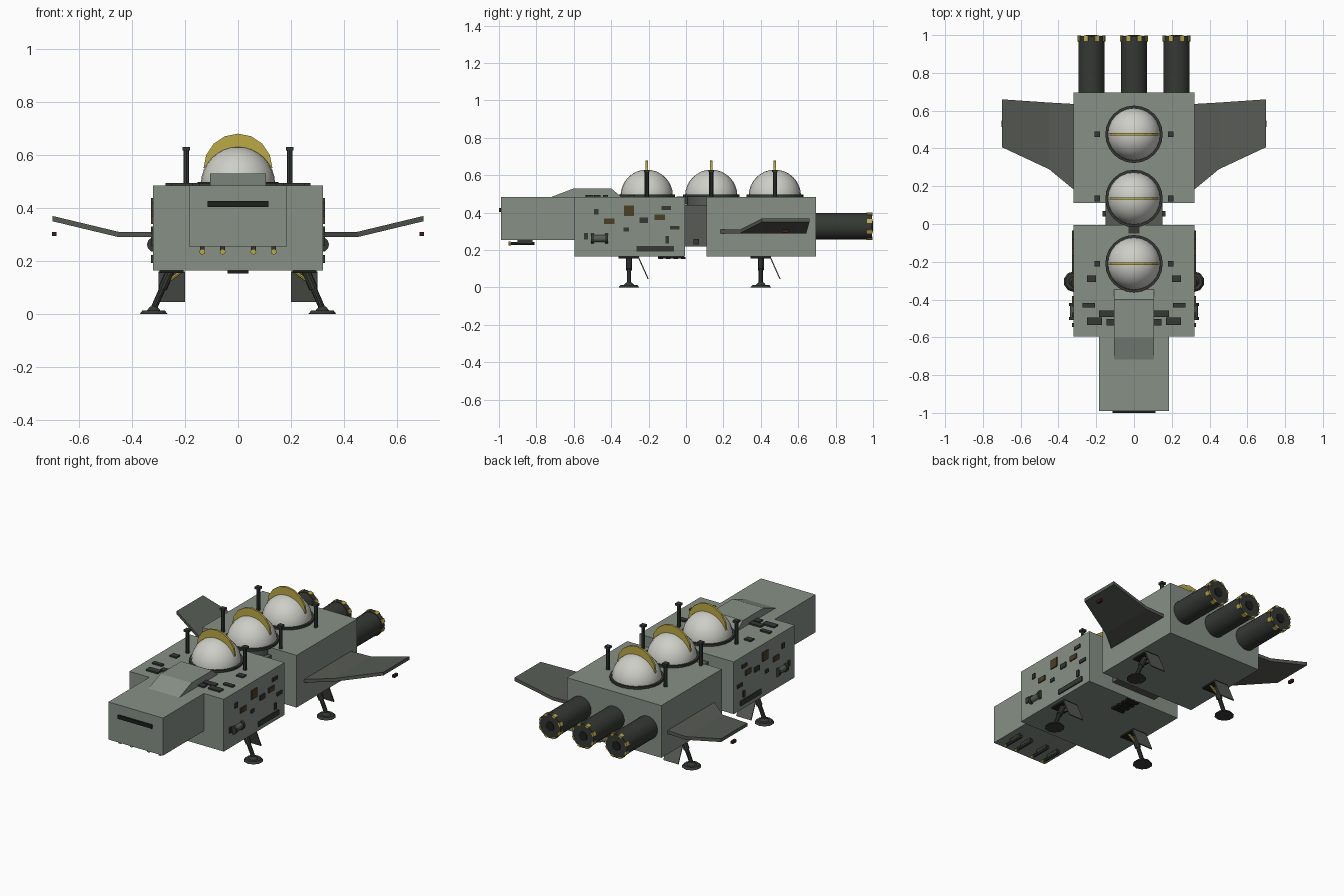
import bpy, bmesh, math
from mathutils import Vector, Matrix

if "Cube" in bpy.data.objects:
    bpy.data.objects.remove(bpy.data.objects["Cube"])


def material(name, rgb):
    m = bpy.data.materials.new(name)
    m.diffuse_color = (*rgb, 1)
    m.use_nodes = True
    m.node_tree.nodes["Principled BSDF"].inputs["Base Color"].default_value = m.diffuse_color
    return m


HULL = material("hull_green", (0.24, 0.28, 0.24))
WING = material("wing_green", (0.095, 0.105, 0.09))
DARK = material("dark_metal", (0.035, 0.04, 0.035))
BLACK = material("black", (0.012, 0.014, 0.012))
GLASS = material("dome_grey", (0.62, 0.62, 0.58))
GOLD = material("gold", (0.5, 0.4, 0.06))
BROWN = material("brown", (0.07, 0.05, 0.02))
RED = material("dark_red", (0.05, 0.012, 0.012))


def finish(name, bm, mat, smooth=False):
    bmesh.ops.recalc_face_normals(bm, faces=bm.faces)
    me = bpy.data.meshes.new(name)
    bm.to_mesh(me)
    bm.free()
    ob = bpy.data.objects.new(name, me)
    bpy.context.collection.objects.link(ob)
    me.materials.append(mat)
    if smooth:
        bpy.ops.object.select_all(action='DESELECT')
        ob.select_set(True)
        bpy.context.view_layer.objects.active = ob
        bpy.ops.object.shade_smooth_by_angle(angle=math.radians(35))
    return ob


def box(name, c, s, mat, rot=None):
    bm = bmesh.new()
    m = Matrix.Translation(c) @ (rot or Matrix()) @ Matrix.Diagonal((*s, 1))
    bmesh.ops.create_cube(bm, size=1, matrix=m)
    return finish(name, bm, mat)


def rod(name, a, b, r, mat, r2=None, seg=16):
    a, b = Vector(a), Vector(b)
    d = b - a
    bm = bmesh.new()
    m = Matrix.Translation((a + b) / 2) @ d.to_track_quat('Z', 'Y').to_matrix().to_4x4()
    bmesh.ops.create_cone(bm, cap_ends=True, segments=seg, radius1=r,
                          radius2=r if r2 is None else r2, depth=d.length, matrix=m)
    return finish(name, bm, mat, True)


def prism(name, pts, offset, mat):
    bm = bmesh.new()
    f = bm.faces.new([bm.verts.new(p) for p in pts])
    g = bmesh.ops.extrude_face_region(bm, geom=[f])
    vs = [e for e in g['geom'] if isinstance(e, bmesh.types.BMVert)]
    bmesh.ops.translate(bm, verts=vs, vec=offset)
    return finish(name, bm, mat)


# Hull blocks
box("front_hull", (0, -0.30, 0.325), (0.64, 0.59, 0.32), HULL)
box("rear_hull", (0, 0.403, 0.325), (0.64, 0.585, 0.32), HULL)
box("nose", (0, -0.79, 0.37), (0.37, 0.40, 0.23), HULL)
box("connector", (0, 0.05, 0.33), (0.30, 0.16, 0.22), WING)
box("connector_bridge", (0, -0.02, 0.465), (0.06, 0.06, 0.045), DARK)
rod("connector_collar", (0, 0.135, 0.42), (0, 0.135, 0.49), 0.13, WING, seg=24)
prism("nose_hump", [(-0.105, -0.72, 0.484), (-0.105, -0.60, 0.53), (-0.105, -0.40, 0.53),
                    (-0.105, -0.345, 0.484)], (0.21, 0, 0), HULL)
box("nose_slot", (0, -0.992, 0.415), (0.23, 0.016, 0.022), BLACK)
box("belly_hatch", (0, -0.08, 0.162), (0.05, 0.14, 0.014), BLACK)
for i in range(4):
    box("belly_vent", (0, -0.135 + i * 0.04, 0.158), (0.08, 0.022, 0.012), BLACK)

# Guns beneath the nose
for x in (-0.135, -0.058, 0.058, 0.135):
    rod("gun_barrel", (x, -0.94, 0.235), (x, -0.81, 0.235), 0.009, DARK, seg=8)
    rod("gun_tip", (x, -0.95, 0.235), (x, -0.935, 0.235), 0.011, GOLD, seg=8)
    box("gun_mount", (x, -0.86, 0.247), (0.018, 0.08, 0.02), DARK)

# Domes with rings, crests and posts
for y in (-0.21, 0.135, 0.475):
    bm = bmesh.new()
    bmesh.ops.create_uvsphere(bm, u_segments=24, v_segments=16, radius=0.14,
                              matrix=Matrix.Translation((0, y, 0.49)))
    bmesh.ops.bisect_plane(bm, geom=bm.verts[:] + bm.edges[:] + bm.faces[:],
                           plane_co=(0, 0, 0.486), plane_no=(0, 0, -1), clear_outer=True)
    finish("dome", bm, GLASS, True)
    rod("dome_ring", (0, y, 0.483), (0, y, 0.498), 0.152, DARK, seg=24)
    arc = [(0.13 * math.cos(math.radians(a)), y - 0.006, 0.55 + 0.13 * math.sin(math.radians(a)))
           for a in [i * 22.5 for i in range(9)]]
    arc += [(0.136 * math.cos(math.radians(a)), y - 0.006, 0.49 + 0.136 * math.sin(math.radians(a)))
            for a in range(154, 20, -16)]
    prism("dome_crest", arc, (0, 0.012, 0), GOLD)
    for s in (-1, 1):
        rod("post", (s * 0.195, y, 0.48), (s * 0.195, y, 0.62), 0.011, DARK, seg=8)
        box("post_cap", (s * 0.195, y, 0.623), (0.03, 0.03, 0.013), DARK)

# Engines
for x in (-0.225, 0, 0.225):
    rod("engine", (x, 0.68, 0.327), (x, 0.97, 0.327), 0.07, DARK, seg=20)
    rod("engine_lip", (x, 0.965, 0.327), (x, 0.995, 0.327), 0.073, DARK, seg=20)
    rod("engine_core", (x, 0.98, 0.327), (x, 1.0, 0.327), 0.028, BLACK, seg=16)
    for i in range(8):
        a = math.radians(i * 45 + 22.5)
        box("engine_stud", (x + 0.07 * math.cos(a), 0.983, 0.327 + 0.07 * math.sin(a)),
            (0.011, 0.03, 0.022), GOLD, Matrix.Rotation(-a, 4, 'Y'))

# Deck panels: x, y, width, depth
DECK = [(0.225, -0.29, 0.045, 0.035), (0.24, -0.43, 0.065, 0.025),
        (0.21, -0.515, 0.08, 0.04), (0.145, -0.475, 0.08, 0.035), (0.125, -0.52, 0.04, 0.035)]
# Side panels: y, z, length, height, material
SIDE = [(-0.535, 0.275, 0.02, 0.035, DARK), (-0.48, 0.405, 0.025, 0.03, DARK),
        (-0.41, 0.355, 0.055, 0.03, BROWN), (-0.305, 0.41, 0.055, 0.055, BROWN),
        (-0.225, 0.36, 0.045, 0.03, DARK), (-0.14, 0.375, 0.055, 0.03, BROWN),
        (-0.105, 0.425, 0.05, 0.02, DARK), (-0.06, 0.32, 0.05, 0.02, DARK),
        (-0.165, 0.207, 0.20, 0.03, DARK), (-0.32, 0.31, 0.03, 0.02, DARK),
        (-0.10, 0.255, 0.018, 0.04, DARK)]
for s in (-1, 1):
    for x, y, w, d in DECK:
        box("deck_panel", (s * x, y, 0.487), (w, d, 0.014), DARK)
    for y, z, l, h, m in SIDE:
        box("side_panel", (s * 0.32, y, z), (0.014, l, h), m)
    # Side canister
    rod("side_canister", (s * 0.318, -0.495, 0.262), (s * 0.318, -0.425, 0.262), 0.02, WING, seg=12)
    for y in (-0.5, -0.425):
        rod("canister_end", (s * 0.316, y - 0.008, 0.262), (s * 0.316, y + 0.008, 0.262), 0.027, DARK, seg=12)
    box("connector_knob", (s * 0.155, 0.055, 0.245), (0.025, 0.03, 0.03), DARK)

    # Cranked wing lofted through three sections: x, front y, back y, z
    bm = bmesh.new()
    loops = []
    for x, y0, y1, z in ((0.31, 0.175, 0.635, 0.30), (0.45, 0.29, 0.643, 0.30), (0.70, 0.407, 0.66, 0.36)):
        loops.append([bm.verts.new((s * x, y, z + h)) for y, h in
                      ((y0, -0.01), (y1, -0.01), (y1, 0.01), (y0, 0.01))])
    for a, b in zip(loops, loops[1:]):
        for i in range(4):
            j = (i + 1) % 4
            bm.faces.new((a[i], a[j], b[j], b[i]))
    bm.faces.new(loops[0])
    bm.faces.new(loops[-1])
    finish("wing", bm, WING)
    box("wing_light", (s * 0.693, 0.53, 0.302), (0.016, 0.035, 0.016), RED)

    # Landing legs
    for y in (-0.305, 0.40):
        box("leg_bay", (s * 0.25, y, 0.161), (0.09, 0.11, 0.012), BLACK)
        rod("leg_strut", (s * 0.255, y, 0.165), (s * 0.318, y, 0.02), 0.012, DARK, seg=10)
        rod("leg_sleeve", (s * 0.252, y, 0.17), (s * 0.285, y, 0.095), 0.017, DARK, seg=10)
        rod("leg_brace", (s * 0.215, y, 0.16), (s * 0.275, y, 0.115), 0.007, GOLD, seg=8)
        rod("foot_ankle", (s * 0.318, y, 0.01), (s * 0.318, y, 0.028), 0.03, DARK, 0.014, seg=10)
        rod("foot", (s * 0.318, y, 0), (s * 0.318, y, 0.013), 0.055, DARK, 0.045, seg=10)
        box("leg_door", (s * 0.25, y + 0.077, 0.103), (0.10, 0.006, 0.125), WING,
            Matrix.Rotation(math.radians(24), 4, 'X'))
